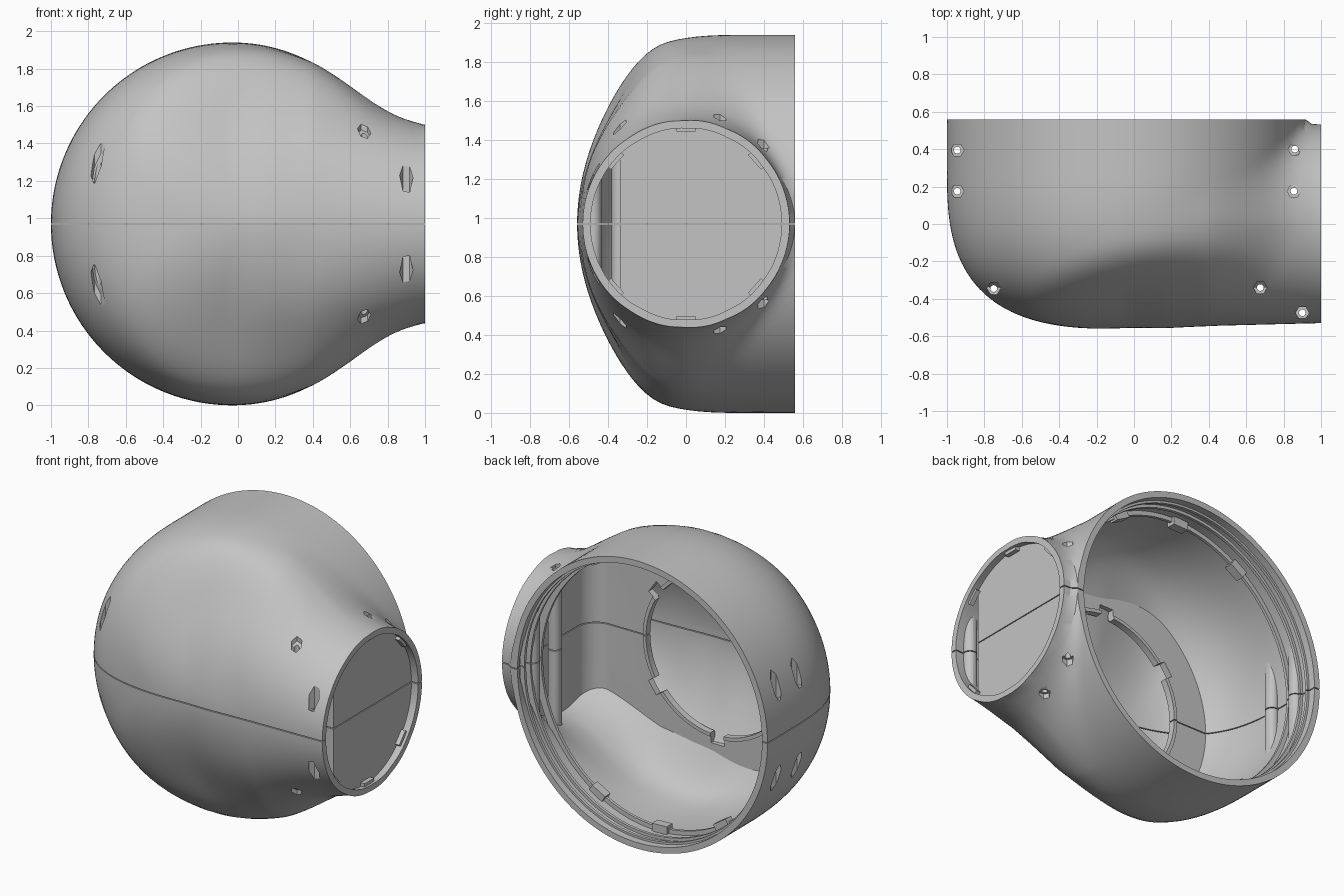
import bpy, bmesh, math
from mathutils import Vector, Matrix

if "Cube" in bpy.data.objects:
    bpy.data.objects.remove(bpy.data.objects["Cube"], do_unlink=True)

MID, CX, WALL, SQUASH = 0.97, -0.03, 0.04, 1.04
T, R = Matrix.Translation, Matrix.Rotation
grey = bpy.data.materials.new("plain grey")
grey.use_nodes = True
grey.diffuse_color = (0.55, 0.55, 0.55, 1)
grey.node_tree.nodes["Principled BSDF"].inputs["Base Color"].default_value = (0.55, 0.55, 0.55, 1)


def make(name, bm):
    bmesh.ops.recalc_face_normals(bm, faces=bm.faces)
    me = bpy.data.meshes.new(name)
    bm.to_mesh(me)
    bm.free()
    me.materials.append(grey)
    ob = bpy.data.objects.new(name, me)
    bpy.context.scene.collection.objects.link(ob)
    return ob


def boolean(ob, cutter, mode="DIFFERENCE"):
    cutter.hide_render = True
    mod = ob.modifiers.new("cut", "BOOLEAN")
    mod.operation, mod.object, mod.solver = mode, cutter, "EXACT"
    graph = bpy.context.evaluated_depsgraph_get()
    graph.update()
    me = bpy.data.meshes.new_from_object(ob.evaluated_get(graph))
    ob.modifiers.clear()
    ob.data = me


def smooth_min(a, b, k):
    h = max(k - abs(a - b), 0)
    return min(a, b) - h * h / (4 * k)


def body_field(x, y, z):
    """Rounded drum along y with sloped front shoulders, blended into a flared neck along +x."""
    dx = (x - CX) * (SQUASH if x > CX else 1)
    v = max(0, 0.3 - y) / 0.862
    drum = ((math.hypot(dx, z) / 0.97) ** 2.9 + v ** 2.9) ** (1 / 2.9) - 1
    slope = (math.hypot(z, 0.06) - 0.49 - 2.1 * (y + 0.415 - 0.18 * x)) / 2.33
    drum = -smooth_min(-drum * 0.95, -slope, 0.11)
    d = max(0, min(0.6, 1 - x))
    a, b = 0.53 + 0.025 * d, 0.53 + 0.4 * d ** 1.15
    neck = (math.hypot(y / a, z / b) - 1) * 0.53 + 0.8 * max(0, 0.2 - x) ** 2
    blend = 0.16 - 0.2 * abs(y)
    return smooth_min(drum, neck, max(0.08 if y > 0 else 0.05, blend))


def body_solid(name, inset, x_end, y_end):
    bm = bmesh.new()
    bmesh.ops.create_uvsphere(bm, u_segments=128, v_segments=88, radius=1)
    for v in bm.verts:
        d = Vector((v.co.z, v.co.x, v.co.y)).normalized()
        lo, hi = 0.0, 2.0
        for _ in range(18):
            m = (lo + hi) / 2
            if body_field(d.x * m, d.y * m + 0.1, d.z * m) + inset < 0:
                lo = m
            else:
                hi = m
        v.co = d * lo + Vector((0, 0.1, MID))
    for co, no in (((x_end, 0, 0), (1, 0, 0)), ((0, y_end, 0), (0, 1, 0))):
        bmesh.ops.bisect_plane(bm, geom=bm.verts[:] + bm.edges[:] + bm.faces[:],
                               plane_co=co, plane_no=no, clear_outer=True)
        bmesh.ops.holes_fill(bm, edges=[e for e in bm.edges if e.is_boundary], sides=0)
    return make(name, bm)


def boxes(name, items):
    bm = bmesh.new()
    for matrix, size in items:
        bmesh.ops.create_cube(bm, size=1, matrix=matrix @ Matrix.Diagonal((*size, 1)))
    return make(name, bm)


def rods(name, items, sides):
    """Upright rods given as x, y, bottom, top, radius."""
    bm = bmesh.new()
    for x, y, z0, z1, r in items:
        bmesh.ops.create_cone(bm, cap_ends=True, segments=sides, radius1=r, radius2=r, depth=z1 - z0,
                              matrix=T((x, y, (z0 + z1) / 2)) @ R(math.pi / 6, 4, "Z"))
    return make(name, bm)


def ring(name, r0, r1, y0, y1, squash):
    bm = bmesh.new()
    vs = [bm.verts.new((CX + r, y, MID)) for r, y in ((r0, y0), (r1, y0), (r1, y1), (r0, y1))]
    es = [bm.edges.new((vs[i], vs[(i + 1) % 4])) for i in range(4)]
    bmesh.ops.spin(bm, geom=vs + es, cent=(CX, 0, MID), axis=(0, 1, 0),
                   angle=2 * math.pi, steps=96, use_merge=True)
    bmesh.ops.remove_doubles(bm, verts=bm.verts, dist=1e-5)
    for v in bm.verts:
        if v.co.x > CX:
            v.co.x = CX + (v.co.x - CX) / squash
    return make(name, bm)


def around_y(y, r, degrees):
    return T((CX, y, MID)) @ R(math.radians(degrees), 4, "Y") @ T((r, 0, 0))


# Bolt positions: x, y, distance of pocket floor from the middle plane
BOLTS = [(-0.945, 0.395, 0.22), (-0.945, 0.175, 0.22), (-0.75, -0.345, 0.22),
         (0.86, 0.4, 0.39), (0.855, 0.175, 0.53), (0.675, -0.34, 0.42), (0.9, -0.475, 0.16)]
bosses = rods("boss_helper", [(x, y, MID - h - 0.1, MID + h + 0.1, 0.042) for x, y, h in BOLTS], 24)
holes = rods("hole_helper", [(x, y, MID - 0.85, MID + 0.85, 0.018) for x, y, h in BOLTS], 16)
pockets = rods("pocket_helper", [(x, y, MID + h, MID + 0.8, 0.036) for x, y, h in BOLTS]
               + [(x, y, MID - 0.8, MID - h, 0.036) for x, y, h in BOLTS], 6)

# Outer shell: drilled while solid, then hollowed leaving the bolt bosses
shell = body_solid("outer_shell", 0, 1.0, 0.56)
cavity = body_solid("cavity_helper", WALL, 1.1, 0.7)
boolean(cavity, bosses)
boolean(shell, holes)
boolean(shell, pockets)
boolean(shell, cavity)

# Bulkhead: front plate that bends round and closes the neck
outline = [(0.95, 0.54), (0.95, -0.34), (-0.95, -0.34), (-0.95, -0.295), (0.78, -0.295)]
outline += [(0.78 + 0.14 * math.sin(t), -0.155 - 0.14 * math.cos(t))
            for t in (math.pi / 20 * i for i in range(1, 11))]
outline += [(0.92, 0.54)]
bm = bmesh.new()
face = bm.faces.new([bm.verts.new((x, y, 0)) for x, y in outline])
top = bmesh.ops.extrude_face_region(bm, geom=[face])["geom"]
bmesh.ops.translate(bm, verts=[g for g in top if isinstance(g, bmesh.types.BMVert)], vec=(0, 0, 2))
bulkhead = make("bulkhead", bm)
lining = body_solid("lining_helper", WALL / 2, 0.99, 0.54)
boolean(bulkhead, lining, "INTERSECT")

# Round opening with notches in the front plate
HOLE = 0.54
bm = bmesh.new()
bmesh.ops.create_cone(bm, cap_ends=True, segments=96, radius1=HOLE, radius2=HOLE, depth=0.16,
                      matrix=T((CX, -0.32, MID)) @ R(math.pi / 2, 4, "X"))
opening = make("opening_helper", bm)
notches = boxes("notch_helper", [(around_y(-0.32, HOLE, a), (0.11, 0.17, 0.1))
                                 for a in (35, 90, 145, 215, 270, 325)])
lip = ring("opening_lip", HOLE - 0.012, HOLE + 0.012, -0.33, -0.285, 1)
for cutter in (opening, notches, holes):
    boolean(bulkhead, cutter)
boolean(lip, notches)

# Ledges and locking tabs inside the large opening
ledges = [ring("rim_ledge", 0.915, 0.95, 0.49, 0.51, SQUASH),
          ring("inner_ledge", 0.91, 0.95, 0.43, 0.45, SQUASH),
          ring("locking_ledge", 0.9, 0.95, 0.33, 0.35, SQUASH)]
tabs = boxes("locking_tabs", [(around_y(0.34, 0.905, a), (0.06, 0.06, 0.11))
                              for a in (61, 92, 123, 237, 268, 299)])

# Locking tabs inside the neck
neck_tabs = boxes("neck_tabs", [
    (T((0.965, 0, MID)) @ R(math.radians(a), 4, "X") @ T((0, 0, 0.488)), (0.03, 0.1, 0.03))
    for a in (0, 48, 132, 180, 228, 312)])

# Fine joint between the upper and lower halves
joint = boxes("joint_helper", [(T((0, 0, MID)), (3, 3, 0.006))])
parts = [shell, bulkhead, lip, tabs, neck_tabs] + ledges
for part in (shell, bulkhead, lip, *ledges):
    boolean(part, joint)

for helper in (bosses, holes, pockets, cavity, lining, opening, notches, joint):
    bpy.data.objects.remove(helper, do_unlink=True)

for ob in bpy.context.scene.objects:
    ob.select_set(ob in parts)
bpy.context.view_layer.objects.active = shell
bpy.ops.object.shade_smooth_by_angle(angle=math.radians(30))
